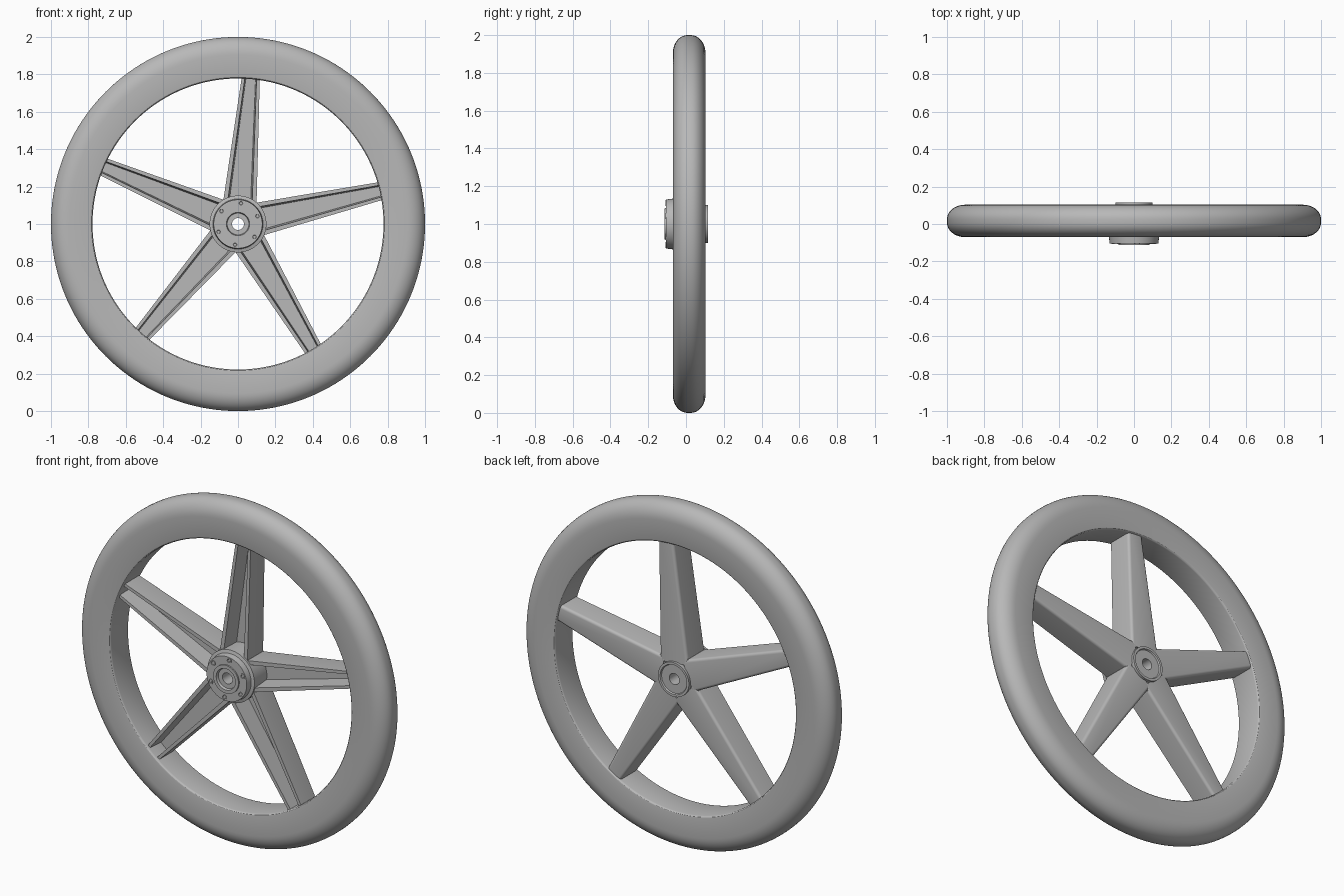
import bpy, bmesh, math

if "Cube" in bpy.data.objects:
    bpy.data.objects.remove(bpy.data.objects["Cube"])

CENTER_Z = 1.0
grey = bpy.data.materials.new("mid grey")
grey.diffuse_color = (0.48, 0.48, 0.48, 1)
grey.use_nodes = True
grey.node_tree.nodes["Principled BSDF"].inputs["Base Color"].default_value = grey.diffuse_color


def finish(name, bm, angle=30):
    bmesh.ops.recalc_face_normals(bm, faces=bm.faces)
    me = bpy.data.meshes.new(name)
    bm.to_mesh(me)
    bm.free()
    me.materials.append(grey)
    ob = bpy.data.objects.new(name, me)
    ob.location.z = CENTER_Z
    bpy.context.collection.objects.link(ob)
    bpy.ops.object.select_all(action='DESELECT')
    ob.select_set(True)
    bpy.context.view_layer.objects.active = ob
    bpy.ops.object.shade_smooth_by_angle(angle=math.radians(angle))
    return ob


def skin(bm, rings, wrap):
    # join consecutive closed loops of vertices with quads
    n = len(rings[0])
    for i in range(len(rings) if wrap else len(rings) - 1):
        a, b = rings[i], rings[(i + 1) % len(rings)]
        for j in range(n):
            k = (j + 1) % n
            bm.faces.new((a[j], a[k], b[k], b[j]))


def lathe(name, profile, segments):
    # spin a closed (radius, y) profile around the wheel axle
    bm = bmesh.new()
    rings = []
    for i in range(segments):
        t = 2 * math.pi * i / segments
        rings.append([bm.verts.new((r * math.cos(t), y, r * math.sin(t)))
                      for r, y in profile])
    skin(bm, rings, True)
    return finish(name, bm)


def arc(cr, cy, rr, ry, a0, a1, n=8):
    return [(cr + rr * math.cos(math.radians(a0 + (a1 - a0) * i / n)),
             cy + ry * math.sin(math.radians(a0 + (a1 - a0) * i / n)))
            for i in range(n + 1)]


# Tyre and rim: rounded outside, flat sides, nearly square inner edge
Y0, Y1 = -0.07, 0.103
tyre = (arc(0.79, Y0 + 0.012, 0.012, 0.012, 180, 270, 3)
        + arc(0.905, Y0 + 0.078, 0.095, 0.078, -90, 0, 10)
        + arc(0.905, Y1 - 0.078, 0.095, 0.078, 0, 90, 10)
        + arc(0.79, Y1 - 0.012, 0.012, 0.012, 90, 180, 3))
lathe("tyre", tyre, 160)

# Hub: drum, front flange with raised collar, rear cap, through bore
hub = [(0.032, -0.098), (0.058, -0.098), (0.062, -0.113), (0.082, -0.113),
       (0.082, -0.105), (0.130, -0.105), (0.134, -0.07), (0.152, -0.065),
       (0.152, 0.094), (0.100, 0.094), (0.100, 0.116), (0.086, 0.116),
       (0.082, 0.108), (0.032, 0.108)]
lathe("hub", hub, 64)

# Six flange bolts
for i in range(6):
    t = math.radians(22 + 60 * i)
    bm = bmesh.new()
    rings = []
    for r, y in ((0.016, -0.09), (0.016, -0.108), (0.010, -0.108), (0.008, -0.106)):
        rings.append([bm.verts.new((
            0.112 * math.cos(t) + r * math.cos(math.pi * k / 8), y,
            0.112 * math.sin(t) + r * math.sin(math.pi * k / 8)))
            for k in range(16)])
    skin(bm, rings, False)
    bm.faces.new(rings[0])
    bm.faces.new(rings[-1])
    finish("flange_bolt_%d" % (i + 1), bm)


def spoke_section(half, front, back, wall, floor):
    # channel open to the front, rounded edges at the back
    c = 0.016
    right = [(half - wall * 1.35, floor), (half - wall, front), (half, front)]
    right += [(x, y) for x, y in arc(half - c, back - c, c, c, 0, 90, 4)]
    return right + [(-x, y) for x, y in reversed(right)]


# Five tapering spokes
for i in range(5):
    t = math.radians(13 + 72 * i)
    ux, uz = math.cos(t), math.sin(t)
    bm = bmesh.new()
    rings = []
    for r, args in ((0.09, (0.091, -0.055, 0.102, 0.024, 0.05)),
                    (0.79, (0.048, -0.05, 0.092, 0.017, 0.045))):
        rings.append([bm.verts.new((r * ux - w * uz, y, r * uz + w * ux))
                      for w, y in spoke_section(*args)])
    skin(bm, rings, False)
    bm.faces.new(rings[0])
    bm.faces.new(rings[1])
    finish("spoke_%d" % (i + 1), bm)
